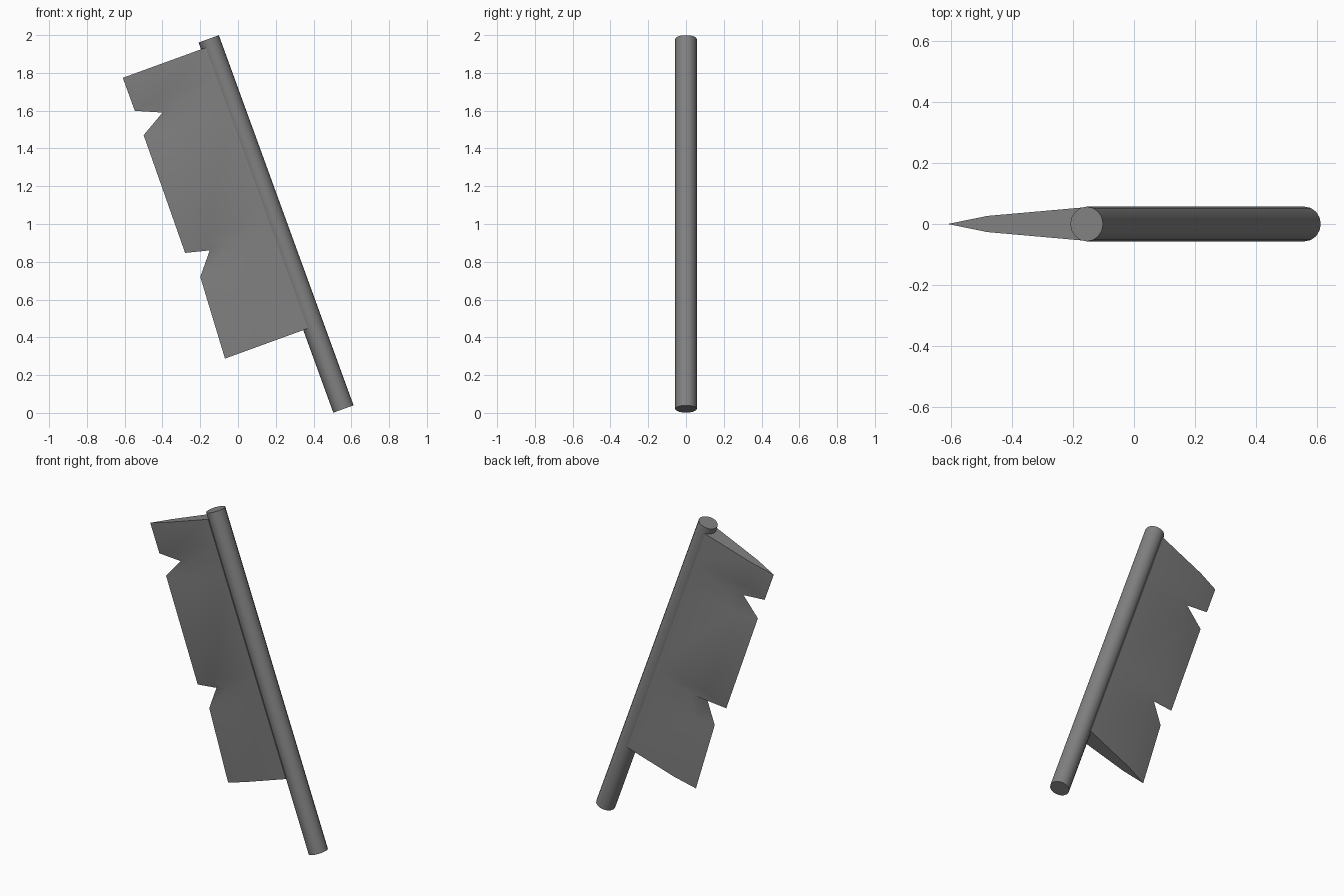
import bpy, bmesh, math
from mathutils import Vector

if "Cube" in bpy.data.objects:
    bpy.data.objects.remove(bpy.data.objects["Cube"], do_unlink=True)

grey = bpy.data.materials.new("dark_grey")
grey.use_nodes = True
colour = (0.22, 0.22, 0.22, 1)
grey.diffuse_color = colour
grey.node_tree.nodes["Principled BSDF"].inputs["Base Color"].default_value = colour

# Tilted frame: "along" runs up the pole, "out" points towards the cutting edge
TILT = math.radians(20)
along = Vector((-math.sin(TILT), 0, math.cos(TILT)))
out = Vector((-math.cos(TILT), 0, -math.sin(TILT)))
top = Vector((-0.155, 0, 1.98))
LENGTH, RADIUS = 2.085, 0.057


def finish(bm, name):
    bmesh.ops.recalc_face_normals(bm, faces=bm.faces)
    mesh = bpy.data.meshes.new(name)
    bm.to_mesh(mesh)
    bm.free()
    mesh.materials.append(grey)
    obj = bpy.data.objects.new(name, mesh)
    bpy.context.collection.objects.link(obj)
    bpy.ops.object.select_all(action="DESELECT")
    obj.select_set(True)
    bpy.context.view_layer.objects.active = obj
    bpy.ops.object.shade_smooth_by_angle(angle=math.radians(30))
    return obj


# Pole
bm = bmesh.new()
bmesh.ops.create_cone(bm, segments=16, radius1=RADIUS, radius2=RADIUS,
                      depth=LENGTH, cap_ends=True)
pole = finish(bm, "pole")
pole.rotation_euler.y = -TILT
pole.location = top - along * LENGTH / 2

# Blade: each row holds edge drop, edge reach, bevel drop, bevel reach
rows = [
    (0.038, 0.498, 0.038, 0.36),
    (0.224, 0.498, 0.20, 0.36),
    (0.283, 0.363, 0.283, 0.27),
    (0.361, 0.498, 0.40, 0.36),
    (1.022, 0.505, 0.99, 0.37),
    (1.054, 0.378, 1.06, 0.28),
    (1.169, 0.473, 1.19, 0.35),
    (1.62, 0.498, 1.62, 0.36),
]


def half_thickness(reach):
    return 0.053 - 0.083 * (reach - 0.04)


bm = bmesh.new()


def point(drop, reach, y):
    return bm.verts.new(top - along * drop + out * reach + Vector((0, y, 0)))


sections = []
for edge_drop, edge_reach, drop, reach in rows:
    t, root = half_thickness(reach), half_thickness(0.03)
    sections.append([
        point(drop, 0.03, -root), point(drop, reach, -t),
        point(edge_drop, edge_reach, 0),
        point(drop, reach, t), point(drop, 0.03, root),
    ])
for a, b in zip(sections, sections[1:]):
    for i in range(5):
        j = (i + 1) % 5
        bm.faces.new((a[i], a[j], b[j], b[i]))
bm.faces.new(sections[0])
bm.faces.new(sections[-1])
finish(bm, "notched_blade")
